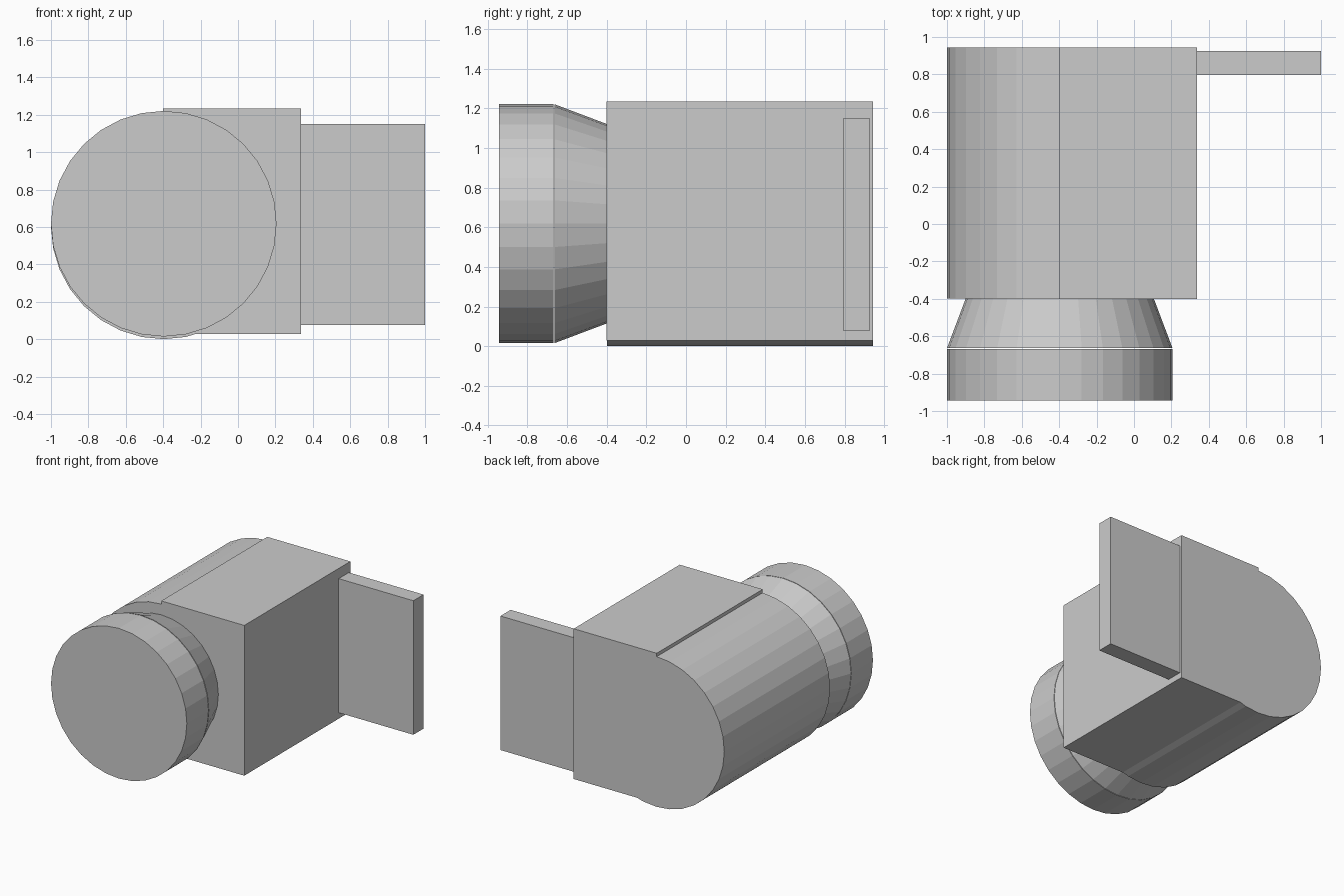
import bpy, math

if "Cube" in bpy.data.objects:
    bpy.data.objects.remove(bpy.data.objects["Cube"])

AXIS_X = -0.397


def box(name, x, y, z):
    """Box from (min, max) ranges on each axis."""
    bpy.ops.mesh.primitive_cube_add(
        size=1, location=[sum(r) / 2 for r in (x, y, z)])
    ob = bpy.context.object
    ob.name = name
    ob.scale = [r[1] - r[0] for r in (x, y, z)]
    bpy.ops.object.transform_apply(location=False, rotation=False, scale=True)
    return ob


def barrel(name, y0, y1, r0, r1, z):
    """32-sided frustum along y, radius r0 at y0 and r1 at y1."""
    # After the -90 degree turn about x, local +z points to +y
    bpy.ops.mesh.primitive_cone_add(
        vertices=32, radius1=r0, radius2=r1, depth=y1 - y0,
        location=(AXIS_X, (y0 + y1) / 2, z), rotation=(-math.pi / 2, 0, 0))
    ob = bpy.context.object
    ob.name = name
    return ob


# Main housing: rounded side and square side
barrel("housing_drum", -0.399, 0.943, 0.603, 0.603, 0.604)
box("housing_block", (-0.4, 0.337), (-0.402, 0.943), (0.028, 1.234))

# Front neck that flares out to the end cap
barrel("flared_neck", -0.664, -0.399, 0.603, 0.503, 0.618)
barrel("end_cap", -0.943, -0.669, 0.603, 0.603, 0.618)

# Flat plate at the rear of the block
box("side_plate", (0.337, 1.0), (0.796, 0.925), (0.076, 1.152))
